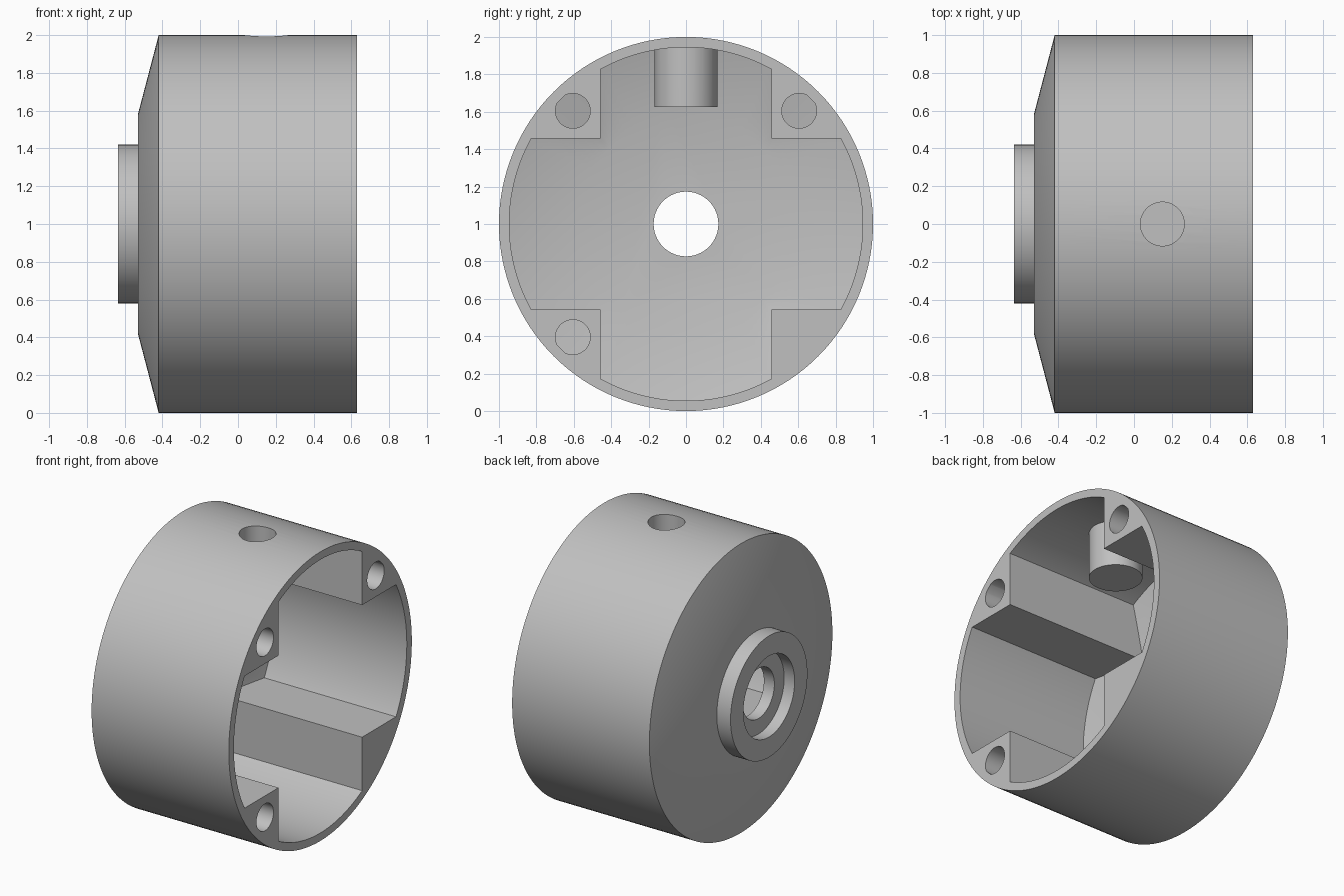
import bpy, bmesh, math
from mathutils import Matrix

cube = bpy.data.objects.get("Cube")
if cube:
    bpy.data.objects.remove(cube, do_unlink=True)

AXIS_Z = 1.0          # height of the housing axis
RIM, SHOULDER, BACK = 0.63, -0.42, -0.53
POST = 0.457          # inner corner of the screw posts
SCREW = 0.605         # screw hole offset from the axis

grey = bpy.data.materials.new("plain grey")
grey.use_nodes = True
colour = (0.53, 0.53, 0.53, 1)
grey.diffuse_color = colour
grey.node_tree.nodes["Principled BSDF"].inputs["Base Color"].default_value = colour


def add_mesh(name, bm):
    bmesh.ops.recalc_face_normals(bm, faces=bm.faces)
    mesh = bpy.data.meshes.new(name)
    bm.to_mesh(mesh)
    bm.free()
    mesh.materials.append(grey)
    obj = bpy.data.objects.new(name, mesh)
    bpy.context.collection.objects.link(obj)
    return obj


def lathe(name, profile, segments=128, y=0, z=AXIS_Z):
    """Closed solid turned about a line parallel to x; profile is (x, radius)."""
    bm = bmesh.new()
    rings = []
    for x, r in profile:
        angles = [math.tau * i / segments for i in range(segments)]
        rings.append([bm.verts.new((x, y + r * math.sin(a), z + r * math.cos(a)))
                      for a in angles])
    for a, b in zip(rings, rings[1:]):
        for i in range(segments):
            j = (i + 1) % segments
            bm.faces.new((a[i], a[j], b[j], b[i]))
    bm.faces.new(rings[0])
    bm.faces.new(rings[-1])
    return add_mesh(name, bm)


def upright(name, x, radius, bottom, top):
    bm = bmesh.new()
    place = Matrix.Translation((x, 0, (bottom + top) / 2))
    bmesh.ops.create_cone(bm, cap_ends=True, segments=64, radius1=radius,
                          radius2=radius, depth=top - bottom, matrix=place)
    return add_mesh(name, bm)


def box(name, centre, size):
    bm = bmesh.new()
    place = Matrix.Translation(centre) @ Matrix.Diagonal((*size, 1))
    bmesh.ops.create_cube(bm, size=1, matrix=place)
    return add_mesh(name, bm)


def combine(target, tool, operation="DIFFERENCE"):
    """Apply a boolean and discard the tool."""
    mod = target.modifiers.new("cut", "BOOLEAN")
    mod.operation, mod.solver, mod.object = operation, "EXACT", tool
    bpy.context.view_layer.update()
    graph = bpy.context.evaluated_depsgraph_get()
    mesh = bpy.data.meshes.new_from_object(target.evaluated_get(graph))
    target.modifiers.clear()
    target.data = mesh
    bpy.data.objects.remove(tool, do_unlink=True)


def cavity_solid(name):
    return lathe(name, [(RIM + 0.1, 0.945), (-0.378, 0.945), (-0.475, 0.575)])


# Outer form: drum, conical back and raised collar
housing = lathe("housing", [(RIM, 1), (SHOULDER, 1), (BACK, 0.58),
                            (BACK, 0.42), (-0.635, 0.42)])

# Cavity, leaving four screw posts and the side boss standing
cavity = cavity_solid("cavity_cutter")
for sy in (-1, 1):
    for sz in (-1, 1):
        mid = POST + 0.5
        combine(cavity, box("post", (0, sy * mid, AXIS_Z + sz * mid), (3, 1, 1)))
combine(cavity, upright("side_boss", 0.15, 0.168, 1.625, 2.2))
combine(housing, cavity)

# Screw holes run down the posts to the sloping floor
for sy in (-1, 1):
    for sz in (-1, 1):
        hole = lathe("screw_hole", [(0.7, 0.093), (-0.8, 0.093)], 48,
                     sy * SCREW, AXIS_Z + sz * SCREW)
        combine(hole, cavity_solid("hole_limit"), "INTERSECT")
        combine(housing, hole)

# Shaft hole with a counterbore in the collar, and the blind side hole
combine(housing, lathe("shaft_hole", [(0.2, 0.173), (-0.8, 0.173)], 64))
combine(housing, lathe("counterbore", [(-0.555, 0.28), (-0.8, 0.28)], 96))
combine(housing, upright("side_hole", 0.15, 0.116, 1.68, 2.2))

# Smooth curved walls, crisp edges
bpy.ops.object.select_all(action="DESELECT")
housing.select_set(True)
bpy.context.view_layer.objects.active = housing
bpy.ops.object.shade_smooth_by_angle(angle=math.radians(20))
